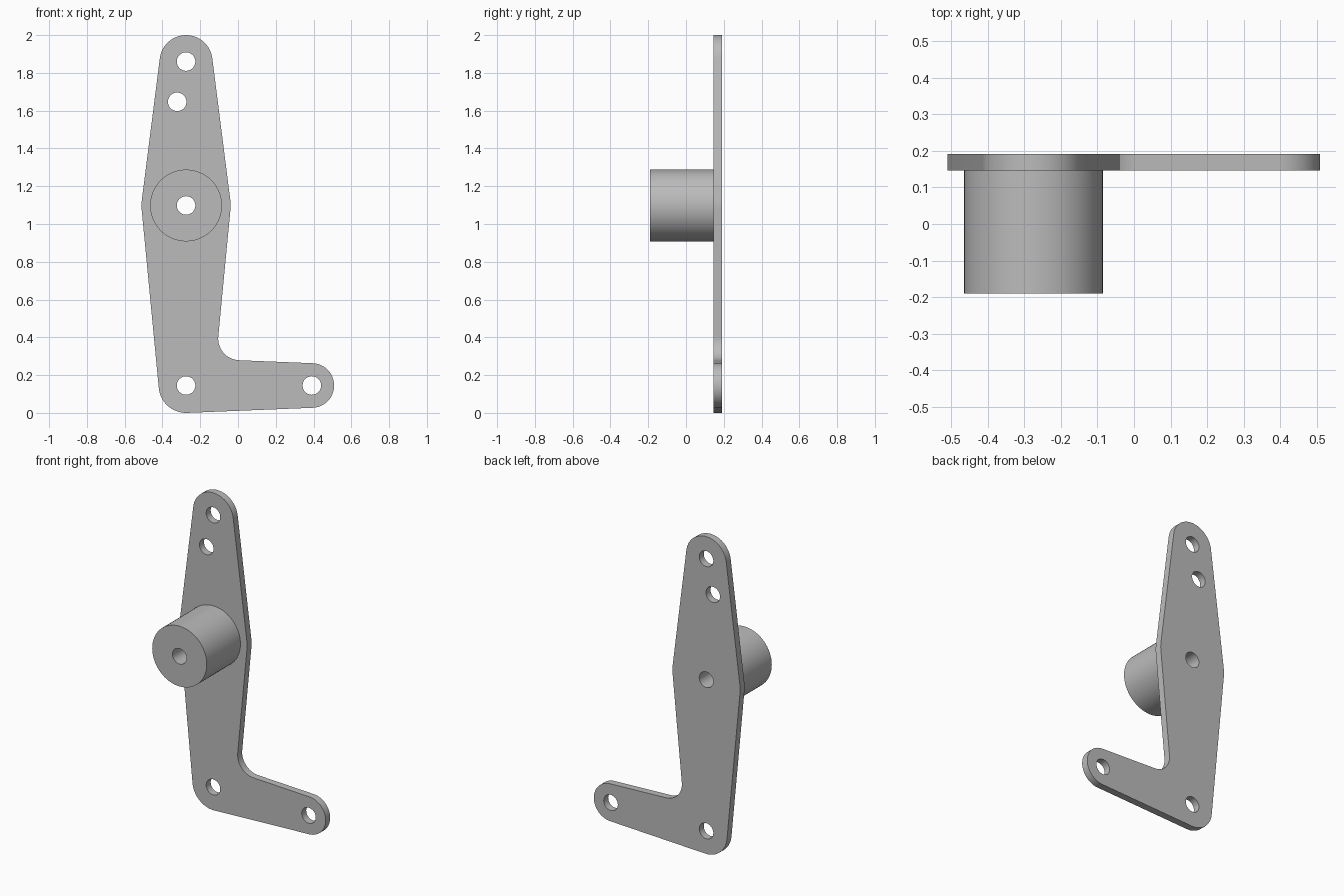
import bpy, bmesh
from math import pi, sin, cos, acos, atan2, ceil, hypot, tau
from mathutils import Vector

cube = bpy.data.objects.get("Cube")
if cube:
    bpy.data.objects.remove(cube, do_unlink=True)

grey = bpy.data.materials.new("plain grey")
grey.use_nodes = True
colour = (0.5, 0.5, 0.5, 1)
grey.diffuse_color = colour
grey.node_tree.nodes["Principled BSDF"].inputs["Base Color"].default_value = colour

HOLE = 0.049
# Rounded corners of the lever: (x, z, radius)
foot = (-0.275, 0.145, 0.145)
toe = (0.391, 0.145, 0.118)
hub = (-0.275, 1.098, 0.236)
tip = (-0.275, 1.86, 0.14)
FILLET = 0.115


def arc(x, z, r, a0, a1):
    n = max(2, ceil(abs(a1 - a0) / (tau / 64)))
    angles = [a0 + (a1 - a0) * i / n for i in range(n + 1)]
    return [(x + r * cos(a), z + r * sin(a)) for a in angles]


def circle(x, z, r):
    return arc(x, z, r, 0, tau)[:-1]


def tangent(a, b):
    """Outward normal angle of the outer tangent from circle a to circle b."""
    dx, dz = b[0] - a[0], b[1] - a[1]
    return atan2(dz, dx) - acos((a[2] - b[2]) / hypot(dx, dz))


def corner(before, c, after):
    a0, a1 = tangent(before, c), tangent(c, after)
    return arc(*c, a0, a0 + (a1 - a0) % tau)


def inner_fillet(a, c, b, r):
    """Concave arc where the edge a-c meets the edge c-b."""
    n1, n2 = tangent(a, c), tangent(c, b)
    d = c[2] + r
    det = sin(n2 - n1)
    x = c[0] + d * (sin(n2) - sin(n1)) / det
    z = c[1] + d * (cos(n1) - cos(n2)) / det
    return arc(x, z, r, n1 + pi, n2 + pi)


def extruded(name, loops, y0, y1):
    """Fill the first loop, cut out the others, and extrude along y."""
    curve = bpy.data.curves.new(name, "CURVE")
    curve.dimensions = "2D"
    curve.fill_mode = "BOTH"
    curve.extrude = (y1 - y0) / 2
    for loop in loops:
        spline = curve.splines.new("POLY")
        spline.points.add(len(loop) - 1)
        for point, (x, z) in zip(spline.points, loop):
            point.co = (x, z, 0, 1)
        spline.use_cyclic_u = True
    obj = bpy.data.objects.new(name, curve)
    bpy.context.collection.objects.link(obj)
    obj.rotation_euler.x = pi / 2
    obj.location.y = (y0 + y1) / 2
    bpy.ops.object.select_all(action="DESELECT")
    obj.select_set(True)
    bpy.context.view_layer.objects.active = obj
    bpy.ops.object.convert(target="MESH")
    obj = bpy.context.object
    bm = bmesh.new()
    bm.from_mesh(obj.data)
    bmesh.ops.remove_doubles(bm, verts=bm.verts, dist=1e-5)
    bmesh.ops.recalc_face_normals(bm, faces=bm.faces)
    bm.to_mesh(obj.data)
    bm.free()
    obj.data.materials.clear()
    obj.data.materials.append(grey)
    bpy.ops.object.shade_smooth_by_angle(angle=pi / 6)
    return obj


# Flat bell-crank plate with five holes
outline = (corner(foot, toe, foot)
           + inner_fillet(toe, foot, hub, FILLET)
           + corner(foot, hub, tip)
           + corner(hub, tip, hub)
           + corner(tip, hub, foot)
           + corner(hub, foot, toe))
centres = [c[:2] for c in (foot, toe, hub, tip)] + [(-0.322, 1.647)]
extruded("lever_plate", [outline] + [circle(x, z, HOLE) for x, z in centres],
         0.146, 0.191)

# Bored pivot boss on the front
extruded("pivot_boss", [circle(*hub[:2], 0.19), circle(*hub[:2], HOLE)],
         -0.19, 0.146)
